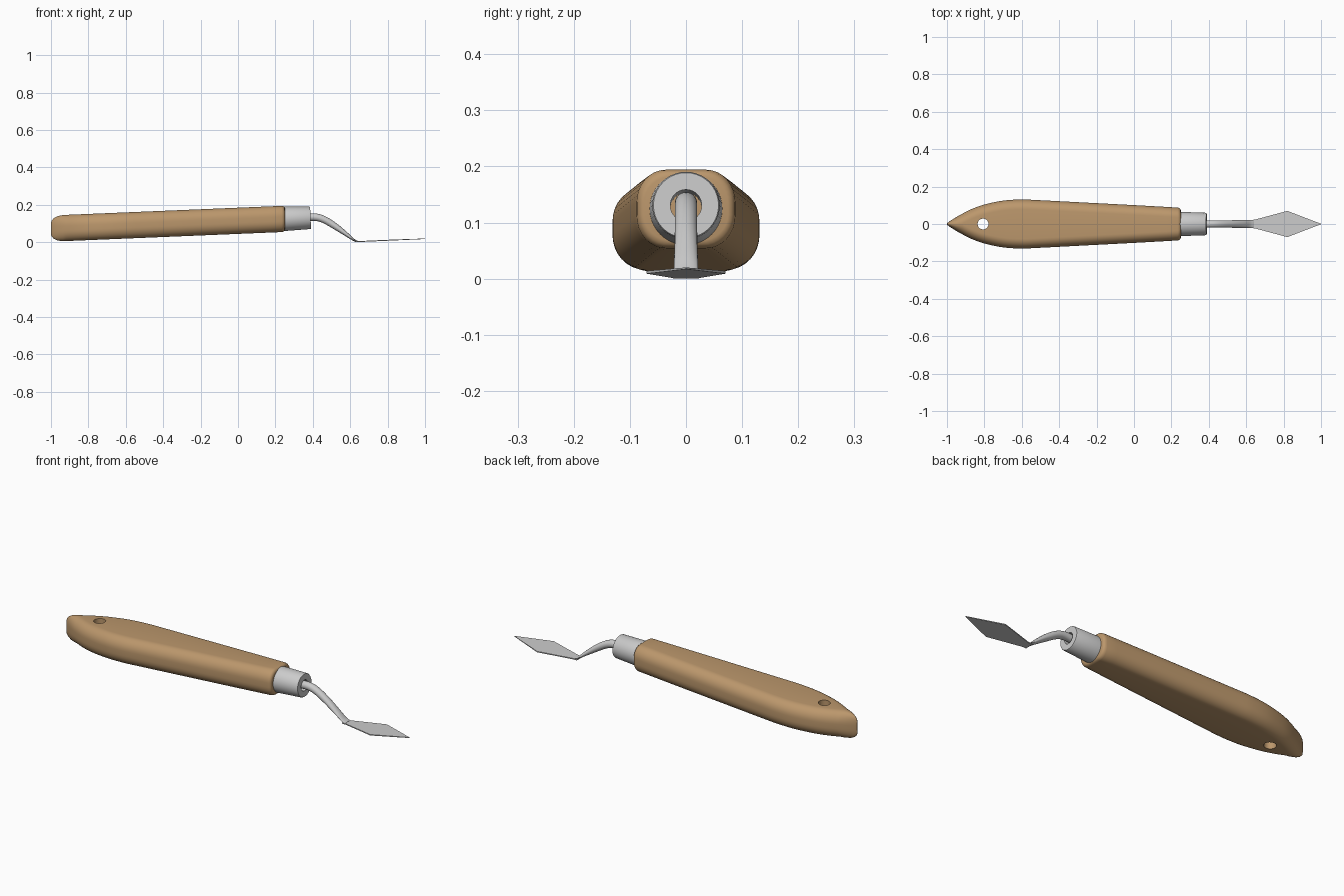
import bpy, bmesh, math
from mathutils import Vector

if "Cube" in bpy.data.objects:
    bpy.data.objects.remove(bpy.data.objects["Cube"])

SLOPE = 0.0417                      # handle and ferrule rise towards the blade


def axis_z(x):
    return 0.1146 + SLOPE * x


def spline(points, steps):
    """Catmull-Rom through tuples of any length."""
    pts = [Vector(p) for p in points]
    pts = [2 * pts[0] - pts[1]] + pts + [2 * pts[-1] - pts[-2]]
    out = []
    for a, b, c, d in zip(pts, pts[1:], pts[2:], pts[3:]):
        for i in range(steps):
            t = i / steps
            out.append(0.5 * (2 * b + (c - a) * t + (2 * a - 5 * b + 4 * c - d) * t * t
                              + (3 * b - a - 3 * c + d) * t ** 3))
    return out + [pts[-2]]


def loft(name, rings, closed=False, mat=None, angle=35):
    """Skin a list of rings; closed joins last to first, otherwise caps ends."""
    bm = bmesh.new()
    vs = [[bm.verts.new(p) for p in ring] for ring in rings]
    n = len(vs[0])
    pairs = list(zip(vs, vs[1:])) + ([(vs[-1], vs[0])] if closed else [])
    for a, b in pairs:
        for i in range(n):
            bm.faces.new((a[i], a[(i + 1) % n], b[(i + 1) % n], b[i]))
    if not closed:
        bm.faces.new(vs[0])
        bm.faces.new(vs[-1])
    bmesh.ops.recalc_face_normals(bm, faces=bm.faces)
    me = bpy.data.meshes.new(name)
    bm.to_mesh(me)
    bm.free()
    ob = bpy.data.objects.new(name, me)
    bpy.context.collection.objects.link(ob)
    if mat:
        me.materials.append(mat)
    if angle:
        smooth(ob, angle)
    return ob


def smooth(ob, angle):
    bpy.ops.object.select_all(action='DESELECT')
    ob.select_set(True)
    bpy.context.view_layer.objects.active = ob
    bpy.ops.object.shade_smooth_by_angle(angle=math.radians(angle))


wood = bpy.data.materials.new("wood")
wood.diffuse_color = (0.50, 0.31, 0.15, 1)
wood.use_nodes = True
wood.node_tree.nodes["Principled BSDF"].inputs["Base Color"].default_value = wood.diffuse_color


# Handle: rounded-rectangle sections with (x, half width, half height)
def section(x, w, h, seg=8):
    ry, rz = min(0.052, w * 0.95), min(0.058, h * 0.83)
    ring = []
    for k, (sy, sz) in enumerate([(1, 1), (-1, 1), (-1, -1), (1, -1)]):
        for i in range(seg + 1):
            a = math.pi / 2 * (k + i / seg)
            ring.append((x, sy * (w - ry) + ry * math.cos(a),
                         axis_z(x) + sz * (h - rz) + rz * math.sin(a)))
    return ring


tip = [(-1, 0.003, 0.030), (-0.997, 0.006, 0.042), (-0.985, 0.015, 0.055),
       (-0.965, 0.028, 0.065), (-0.935, 0.046, 0.070)]
body = spline([(-0.935, 0.046, 0.07), (-0.87, 0.079, 0.07), (-0.8, 0.104, 0.07),
               (-0.7, 0.125, 0.07), (-0.6, 0.131, 0.07), (-0.5, 0.127, 0.07),
               (-0.25, 0.114, 0.07), (0.0, 0.101, 0.07), (0.232, 0.088, 0.07)], 4)
front = [(0.241, 0.086, 0.0685), (0.248, 0.081, 0.064), (0.25, 0.075, 0.058)]
handle = loft("handle", [section(*p) for p in tip + body[1:] + front], mat=wood, angle=0)

# Hanging hole through the handle
bpy.ops.mesh.primitive_cylinder_add(vertices=32, radius=0.029, depth=0.5,
                                    location=(-0.807, 0, 0.08))
cutter = bpy.context.object
cutter.name = "hole_cutter"
cutter.data.materials.append(wood)
cutter.hide_render = True
cut = handle.modifiers.new("hole", 'BOOLEAN')
cut.object, cut.operation, cut.solver = cutter, 'DIFFERENCE', 'EXACT'
bpy.context.view_layer.objects.active = handle
bpy.ops.object.modifier_apply(modifier="hole")
bpy.data.objects.remove(cutter)
smooth(handle, 40)


# Ferrule: tapered tube
def circle(x, r, n=40):
    ring = []
    for i in range(n):
        a = 2 * math.pi * i / n
        ring.append((x - SLOPE * r * math.sin(a), r * math.cos(a), axis_z(x) + r * math.sin(a)))
    return ring


loft("ferrule", [circle(x, r) for x, r in [
    (0.243, 0.028), (0.243, 0.065), (0.384, 0.060), (0.388, 0.058), (0.388, 0.028)]],
    closed=True)

# Shank: bent rod flattening towards the blade (x, z, half width, half thickness)
path = spline([(0.245, 0.125, 0.020, 0.020), (0.34, 0.130, 0.020, 0.020),
               (0.41, 0.134, 0.020, 0.020), (0.46, 0.121, 0.020, 0.019),
               (0.52, 0.085, 0.020, 0.017), (0.58, 0.042, 0.021, 0.011),
               (0.617, 0.014, 0.022, 0.006), (0.64, 0.0045, 0.022, 0.0025)], 5)
rings = []
for i, p in enumerate(path):
    q0, q1 = path[max(i - 1, 0)], path[min(i + 1, len(path) - 1)]
    d = Vector((q1[0] - q0[0], q1[1] - q0[1])).normalized()
    rings.append([(p[0] - d.y * p[3] * math.sin(a), p[2] * math.cos(a),
                   max(0.001, p[1] + d.x * p[3] * math.sin(a)))
                  for a in (2 * math.pi * k / 20 for k in range(20))])
loft("shank", rings, angle=50)

# Blade: thin diamond rising slightly to its point
blade = []
for x, w in [(0.622, 0.022), (0.645, 0.023), (0.82, 0.070), (1.0, 0.001)]:
    z = (x - 0.622) * 0.045
    t = 0.005 if x < 0.9 else 0.003
    blade.append([(x, -w, z), (x, w, z), (x, w, z + t), (x, -w, z + t)])
loft("blade", blade, angle=20)
